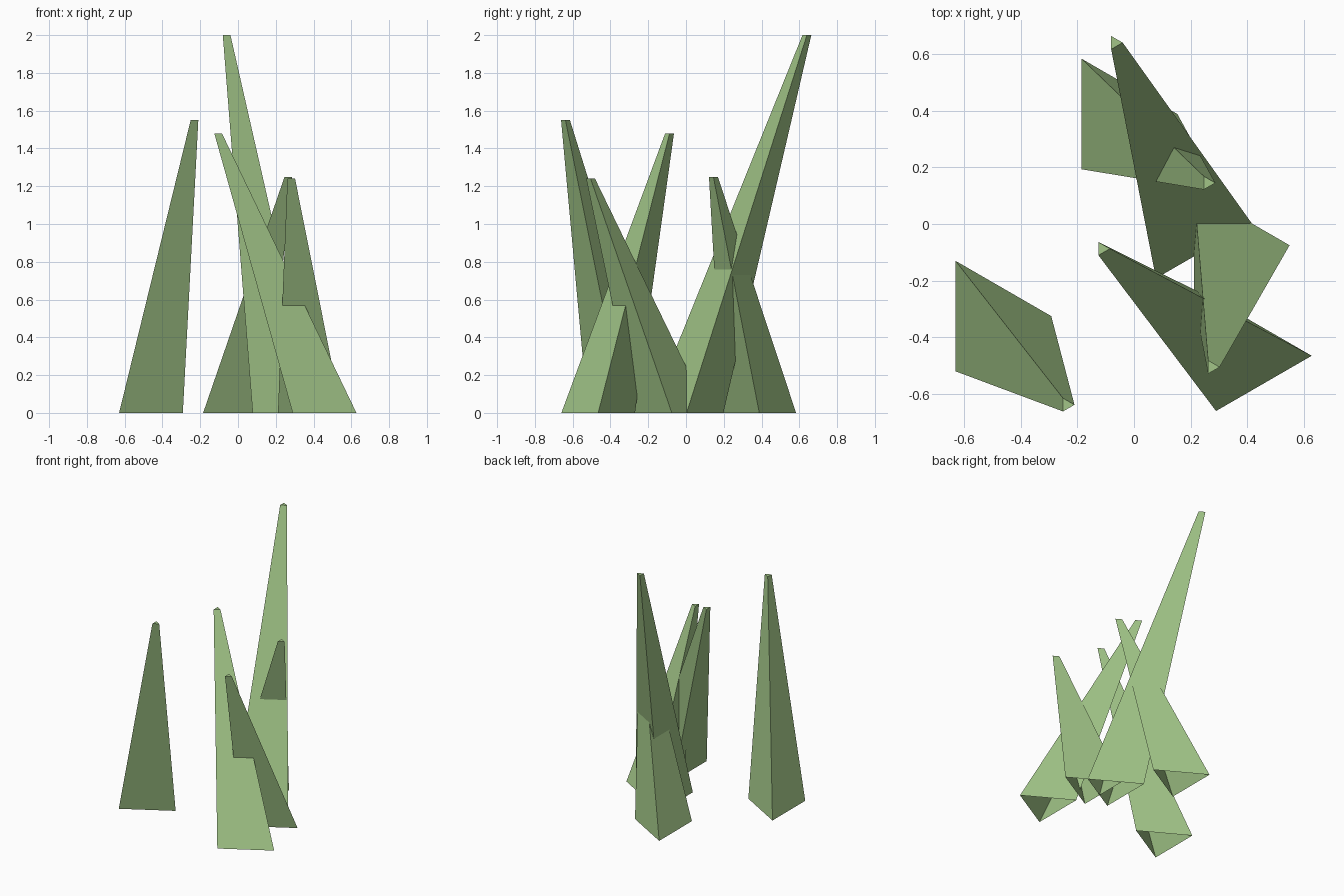
import bpy
import bmesh
from math import cos, sin, radians

cube = bpy.data.objects.get("Cube")
if cube:
    bpy.data.objects.remove(cube, do_unlink=True)

# Single leaf colour
green = bpy.data.materials.new("leaf_green")
green.use_nodes = True
colour = (0.36, 0.56, 0.245, 1.0)
green.diffuse_color = colour
green.node_tree.nodes["Principled BSDF"].inputs["Base Color"].default_value = colour

BASE_RADIUS = 0.225
TIP_RADIUS = 0.027


def ring(bm, centre, radius):
    """Horizontal triangle with one corner towards +x."""
    x, y, z = centre
    return [bm.verts.new((x + radius * cos(radians(a)), y + radius * sin(radians(a)), z))
            for a in (0, 120, 240)]


def blade(name, base, tip):
    """Leaning three-sided blade, open underneath, with a small flat tip."""
    bm = bmesh.new()
    low = ring(bm, (*base, 0), BASE_RADIUS)
    high = ring(bm, tip, TIP_RADIUS)
    for i in range(3):
        j = (i + 1) % 3
        bm.faces.new((low[i], low[j], high[j], high[i]))
    bm.faces.new(high)
    mesh = bpy.data.meshes.new(name)
    bm.to_mesh(mesh)
    bm.free()
    mesh.materials.append(green)
    bpy.context.collection.objects.link(bpy.data.objects.new(name, mesh))


# Tuft of five grass blades: base centre, tip centre
blade("grass_blade_right", (-0.517, -0.325), (-0.237, -0.638, 1.55))
blade("grass_blade_tall", (0.19, 0.003), (-0.067, 0.64, 2.0))
blade("grass_blade_back", (-0.072, 0.388), (0.26, 0.145, 1.25))
blade("grass_blade_front", (0.402, -0.465), (-0.112, -0.087, 1.48))
blade("grass_blade_left", (0.324, -0.075), (0.275, -0.505, 1.24))
